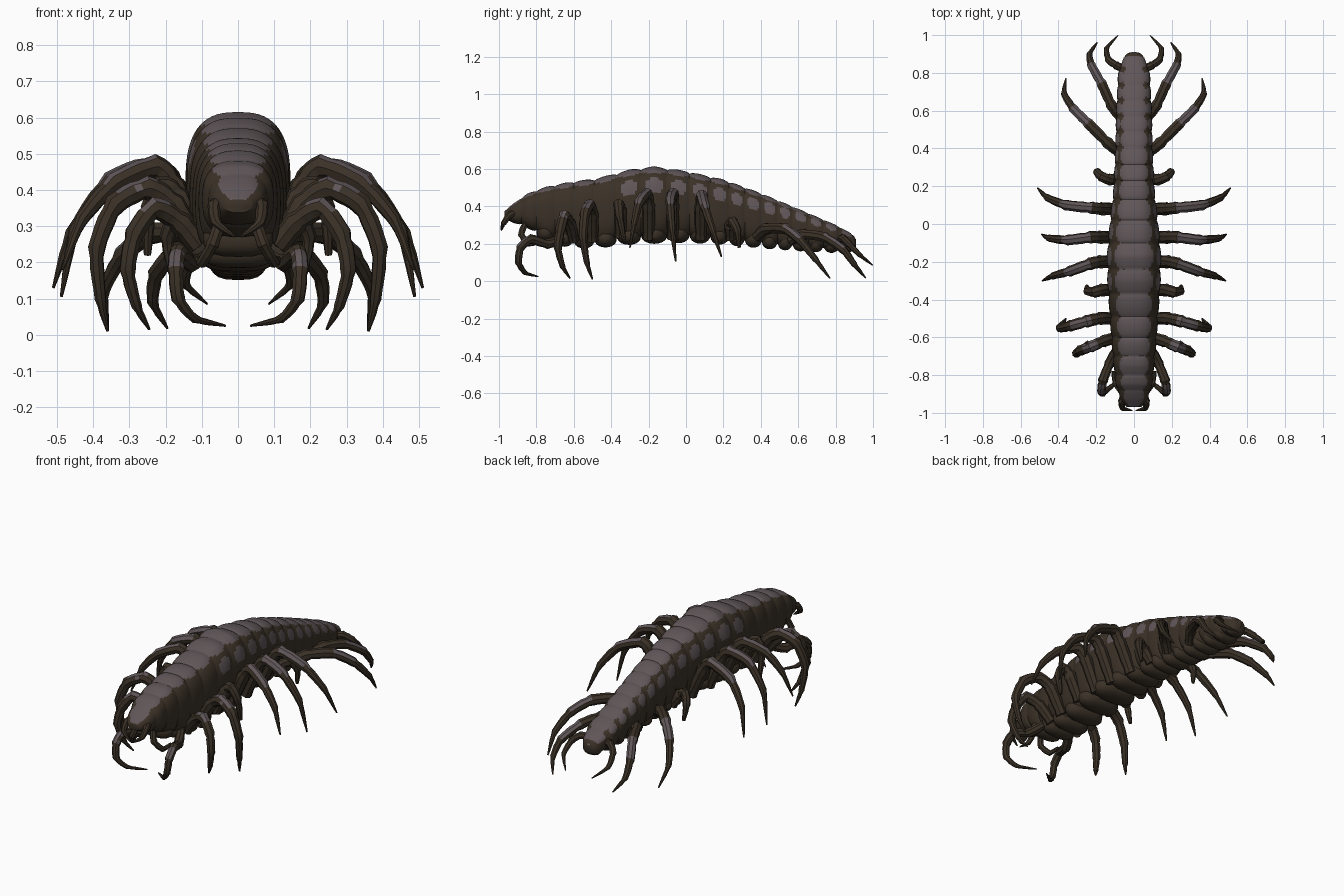
import bpy, bmesh, math
from mathutils import Vector

if "Cube" in bpy.data.objects:
    bpy.data.objects.remove(bpy.data.objects["Cube"])


def material(name, rgb):
    m = bpy.data.materials.new(name)
    m.diffuse_color = (*rgb, 1)
    m.use_nodes = True
    m.node_tree.nodes["Principled BSDF"].inputs["Base Color"].default_value = m.diffuse_color
    return m


BROWN = material("dark brown shell", (0.043, 0.031, 0.020))
GREY = material("mauve grey plates", (0.115, 0.092, 0.097))


def finish(bm, name, angle=40):
    bmesh.ops.recalc_face_normals(bm, faces=bm.faces)
    me = bpy.data.meshes.new(name)
    bm.to_mesh(me)
    bm.free()
    me.materials.append(BROWN)
    me.materials.append(GREY)
    ob = bpy.data.objects.new(name, me)
    bpy.context.collection.objects.link(ob)
    bpy.ops.object.select_all(action='DESELECT')
    ob.select_set(True)
    bpy.context.view_layer.objects.active = ob
    bpy.ops.object.shade_smooth_by_angle(angle=math.radians(angle))
    return ob


def skin(bm, rings):
    faces = []
    n = len(rings[0])
    for a, b in zip(rings, rings[1:]):
        for i in range(n):
            j = (i + 1) % n
            faces.append(bm.faces.new((a[i], a[j], b[j], b[i])))
    bm.faces.new(rings[0])
    bm.faces.new(rings[-1])
    return faces


# Body outline: y, top z, bottom z, half width
OUTLINE = [(-.97, .375, .335, .04), (-.93, .41, .315, .07), (-.85, .468, .285, .097),
           (-.75, .505, .23, .108), (-.62, .532, .19, .12), (-.48, .55, .19, .13),
           (-.3, .598, .21, .142), (-.17, .615, .215, .145), (0, .59, .22, .13),
           (.2, .545, .21, .108), (.4, .472, .19, .1), (.6, .388, .175, .095),
           (.8, .302, .165, .085), (.88, .258, .17, .055), (.91, .225, .19, .012)]
EDGES = [-.97, -.88, -.8, -.7, -.6, -.49, -.37, -.24, -.10, .02, .13, .23, .315,
         .405, .49, .57, .655, .735, .82, .91]


def outline(y):
    for a, b in zip(OUTLINE, OUTLINE[1:]):
        if y <= b[0] + 1e-6:
            k = (y - a[0]) / (b[0] - a[0])
            return [a[i] + (b[i] - a[i]) * k for i in (1, 2, 3)]
    return OUTLINE[-1][1:]


def superpow(v, e):
    return math.copysign(abs(v) ** e, v)


# Segmented body: each segment swells between narrow grooves
bm = bmesh.new()
rings, N, STEPS = [], 64, 12
for s, (y0, y1) in enumerate(zip(EDGES, EDGES[1:])):
    for k in range(STEPS + (s == len(EDGES) - 2)):
        u = k / STEPS
        y = y0 + (y1 - y0) * u
        top, bot, w = outline(y)
        bulge = max(0, math.sin(math.pi * u)) ** 0.6
        mid, h = (top + bot) / 2, (top - bot) / 2
        ring = []
        for i in range(N):
            a = 2 * math.pi * i / N
            c, sn = superpow(math.cos(a), .74), superpow(math.sin(a), .74)
            groove = .06 + .08 * max(0, -sn)
            f = 1 - groove * (1 - bulge)
            ring.append(bm.verts.new((w * c * f, y, mid + h * sn * f)))
        rings.append(ring)
for f in skin(bm, rings):
    c = f.calc_center_median()
    top, bot, w = outline(c.y)
    s = max(i for i, e in enumerate(EDGES[:-1]) if e <= c.y)
    y0, y1 = EDGES[s], EDGES[s + 1]
    u, t = (c.y - y0) / (y1 - y0), (c.z - bot) / (top - bot)
    # scalloped band along the back
    back = abs(c.x) < w * (.54 + .18 * math.sin(math.pi * u)) and t > .55
    # oval spot on each flank
    ts = .74 + .2 * max(0, (y0 + y1) / 2 - .3)
    spot = y0 > -.38 and ((u - .5) / .35) ** 2 + ((t - ts) / .12) ** 2 < 1
    f.material_index = int(back or spot)
finish(bm, "segmented_body", 50)

# Belly plates, one wide overlapping plate per segment
bm = bmesh.new()
for y0, y1 in zip(EDGES[2:-1], EDGES[3:]):
    y = (y0 + y1) / 2
    top, bot, w = outline(y)
    geo = bmesh.ops.create_uvsphere(bm, u_segments=20, v_segments=10, radius=1)
    for v in geo["verts"]:
        x, d, z = v.co
        v.co = Vector((superpow(x, .7) * w * .9, d * (y1 - y0) * .5 + y,
                       superpow(z, .8) * .05 + bot + .035))
finish(bm, "belly_plates")


def limb(name, points, radius, grey=None, sides=8, tip=.12):
    """Jointed tapering limb through the points, made on both sides."""
    pts = [Vector(p) for p in points]
    ext = [pts[0] * 2 - pts[1]] + pts + [pts[-1] * 2 - pts[-2]]
    sub, path = 5, []
    for i in range(1, len(ext) - 2):
        p0, p1, p2, p3 = ext[i - 1:i + 3]
        for k in range(sub):
            t = k / sub
            curve = .5 * (2 * p1 + (p2 - p0) * t + (2 * p0 - 5 * p1 + 4 * p2 - p3) * t * t
                          + (3 * p1 - p0 - 3 * p2 + p3) * t ** 3)
            path.append(curve.lerp(p1.lerp(p2, t), .4))
    path.append(pts[-1])
    for side, label in ((1, "left"), (-1, "right")):
        bm = bmesh.new()
        nrm, rings = Vector((0.3, 1, 0.2)), []
        for k, p in enumerate(path):
            tan = (path[min(k + 1, len(path) - 1)] - path[max(k - 1, 0)]).normalized()
            nrm = (nrm - tan * nrm.dot(tan)).normalized()
            bi = tan.cross(nrm)
            q = k / (len(path) - 1)
            r = radius * (1 - (1 - tip) * q ** 2.6)
            if 0 < k < len(path) - 1:
                r *= 1.1 if k % sub == 0 else (.88 if k % sub == 1 else 1)
            ring = []
            for i in range(sides):
                a = 2 * math.pi * i / sides
                v = p + (nrm * math.cos(a) + bi * math.sin(a)) * r
                ring.append(bm.verts.new((v.x * side, v.y, v.z)))
            rings.append(ring)
        faces = skin(bm, rings)
        bmesh.ops.recalc_face_normals(bm, faces=bm.faces)
        if grey:
            for n, f in enumerate(faces):
                q = (n // sides) / (len(path) - 1)
                if grey[0] <= q < grey[1] and f.normal.z > .4:
                    f.material_index = 1
        finish(bm, f"{label}_{name}")


# Head parts
limb("mandible", [(.04, -.88, .37), (.065, -.94, .355), (.06, -.975, .31), (.008, -.988, .27)], .02)
limb("palp", [(.05, -.86, .31), (.07, -.88, .25), (.1, -.84, .2), (.11, -.78, .21)], .018, tip=.5)

# Curled front legs
limb("grasping_leg", [(.09, -.66, .23), (.13, -.74, .2), (.165, -.83, .225), (.172, -.885, .18),
                      (.165, -.895, .1), (.12, -.86, .045), (.035, -.79, .025)], .026, (.35, .7))

# Walking legs, front to back
limb("front_walking_leg", [(.09, -.6, .22), (.16, -.62, .31), (.23, -.65, .35), (.285, -.67, .28),
                           (.305, -.685, .18), (.28, -.66, .08), (.245, -.62, .015)], .031, (.25, .4))
limb("second_walking_leg", [(.1, -.5, .22), (.18, -.5, .36), (.25, -.515, .405), (.34, -.54, .36),
                            (.39, -.55, .24), (.38, -.53, .1), (.36, -.5, .01)], .033, (.3, .45))
limb("short_front_leg", [(.1, -.35, .24), (.17, -.35, .38), (.21, -.36, .41), (.245, -.355, .35),
                         (.25, -.33, .22)], .033, tip=.3)
limb("third_walking_leg", [(.1, -.2, .23), (.18, -.2, .41), (.23, -.21, .465), (.34, -.25, .42),
                           (.43, -.275, .32), (.485, -.3, .18)], .034, (.4, .62))
limb("fourth_walking_leg", [(.1, -.07, .23), (.18, -.07, .41), (.23, -.07, .465), (.35, -.085, .425),
                            (.45, -.075, .29), (.488, -.055, .105)], .034, (.4, .62))
limb("fifth_walking_leg", [(.09, .08, .23), (.17, .08, .4), (.22, .085, .455), (.36, .1, .4),
                           (.46, .14, .28), (.51, .19, .13)], .034, (.4, .62))
limb("short_rear_leg", [(.08, .24, .23), (.13, .235, .3), (.17, .25, .32), (.195, .275, .27),
                        (.185, .285, .18)], .03, tip=.3)
limb("sixth_walking_leg", [(.08, .38, .24), (.14, .43, .28), (.24, .53, .28), (.32, .61, .22),
                           (.37, .69, .12), (.36, .77, .015)], .031, (.4, .6))
limb("seventh_walking_leg", [(.07, .56, .22), (.12, .63, .25), (.17, .74, .235), (.225, .84, .17),
                             (.235, .9, .09), (.195, .96, .018)], .029, (.4, .6))
limb("tail_leg", [(.05, .82, .22), (.095, .84, .23), (.135, .87, .2), (.145, .93, .14),
                  (.085, .998, .085)], .021)
